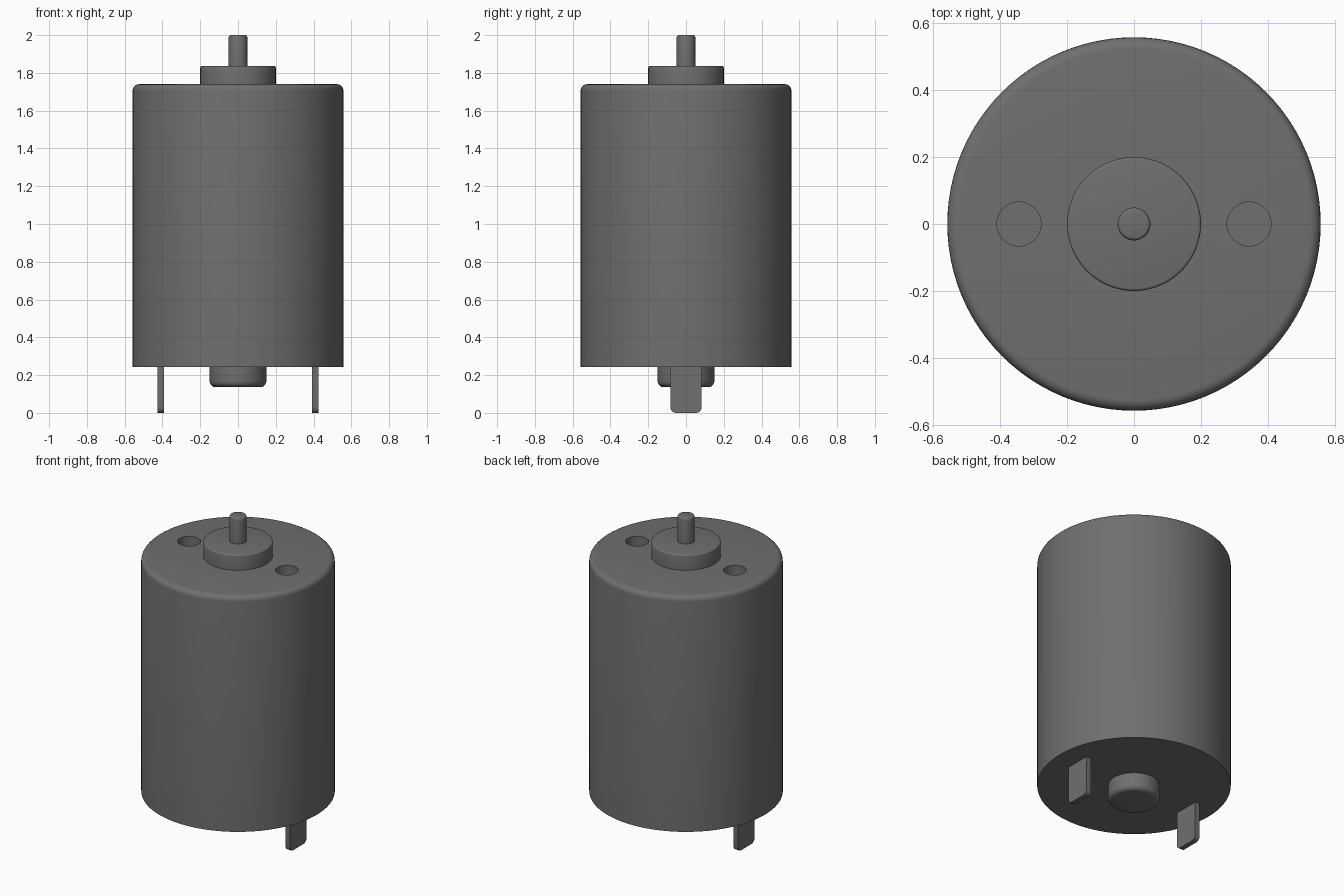
import bpy, bmesh, math

if "Cube" in bpy.data.objects:
    bpy.data.objects.remove(bpy.data.objects["Cube"])

SEG = 96

dark = bpy.data.materials.new("dark_metal")
dark.diffuse_color = (0.16, 0.16, 0.16, 1)
dark.use_nodes = True
dark.node_tree.nodes["Principled BSDF"].inputs["Base Color"].default_value = dark.diffuse_color


def finish(name, bm):
    bmesh.ops.recalc_face_normals(bm, faces=bm.faces)
    me = bpy.data.meshes.new(name)
    bm.to_mesh(me)
    bm.free()
    me.materials.append(dark)
    ob = bpy.data.objects.new(name, me)
    bpy.context.collection.objects.link(ob)
    return ob


def smooth(ob):
    bpy.ops.object.select_all(action='DESELECT')
    ob.select_set(True)
    bpy.context.view_layer.objects.active = ob
    bpy.ops.object.shade_smooth_by_angle(angle=math.radians(35))


def fillet(r, z, rad, up, n=5):
    """Quarter-round outer corner at radius r, height z, ordered bottom to top."""
    s = 1 if up else -1
    pts = [(r - rad + rad * math.cos(a), z + s * (rad * math.sin(a) - rad))
           for a in (math.pi / 2 * i / n for i in range(n + 1))]
    return pts if up else pts[::-1]


def lathe(name, profile, seg=SEG):
    """Closed solid of revolution; the profile runs from bottom to top."""
    bm = bmesh.new()
    rings = [[bm.verts.new((r * math.cos(2 * math.pi * i / seg),
                            r * math.sin(2 * math.pi * i / seg), z))
              for i in range(seg)] for r, z in profile]
    for a, b in zip(rings, rings[1:]):
        for i in range(seg):
            j = (i + 1) % seg
            bm.faces.new((a[i], a[j], b[j], b[i]))
    bm.faces.new(rings[0][::-1])
    bm.faces.new(rings[-1])
    return finish(name, bm)


# Can with rear bearing cup and front boss
housing = lathe("motor_housing",
                fillet(0.15, 0.137, 0.03, False)
                + [(0.15, 0.243), (0.558, 0.243)]
                + fillet(0.558, 1.74, 0.033, True)
                + [(0.2, 1.74)]
                + fillet(0.2, 1.837, 0.008, True, 3))

# Screw holes in the front face
for s in (-1, 1):
    cutter = lathe("hole_cutter", [(0.066, 1.54), (0.066, 1.8)], 48)
    cutter.location.x = s * 0.344
    bpy.context.view_layer.update()
    mod = housing.modifiers.new("screw_hole", 'BOOLEAN')
    mod.operation, mod.solver, mod.object = 'DIFFERENCE', 'EXACT', cutter
    bpy.context.view_layer.objects.active = housing
    bpy.ops.object.modifier_apply(modifier=mod.name)
    bpy.data.objects.remove(cutter)
smooth(housing)

# Output shaft
shaft = lathe("output_shaft", [(0.049, 1.83)] + fillet(0.049, 2.0, 0.01, True, 3), 48)
smooth(shaft)

# Terminal tabs with rounded lower corners
for side, s in (("left", -1), ("right", 1)):
    bm = bmesh.new()
    edge = fillet(0.082, 0.0, 0.028, False)
    outline = [(-y, z) for y, z in edge[::-1]] + edge + [(0.082, 0.25), (-0.082, 0.25)]
    face = bm.faces.new([bm.verts.new((s * 0.392, y, z)) for y, z in outline])
    ext = bmesh.ops.extrude_face_region(bm, geom=[face], use_keep_orig=True)
    bmesh.ops.translate(bm, vec=(s * 0.033, 0, 0),
                        verts=[v for v in ext["geom"] if isinstance(v, bmesh.types.BMVert)])
    smooth(finish(side + "_terminal", bm))
